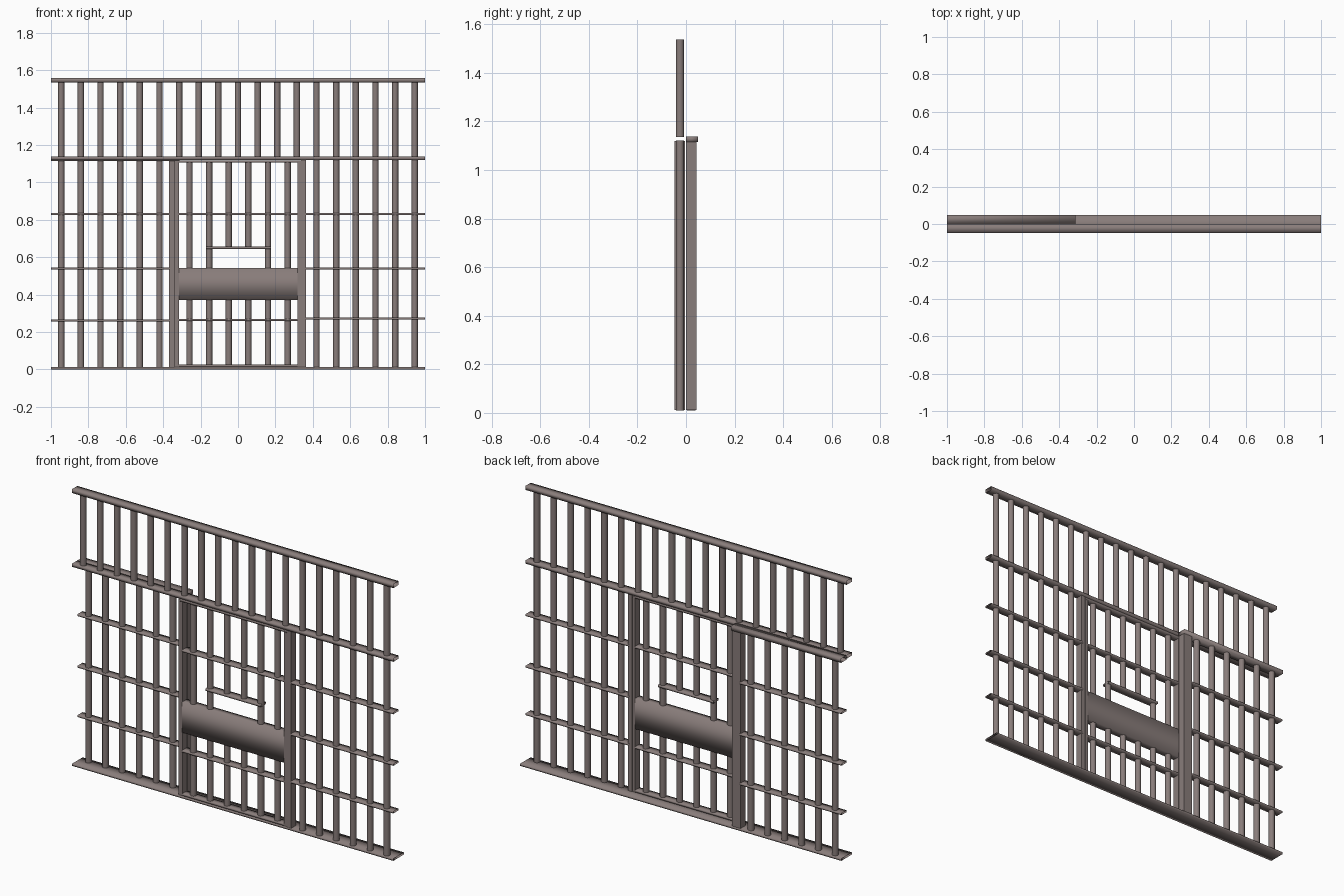
import bpy, bmesh, math
from mathutils import Matrix

if "Cube" in bpy.data.objects:
    bpy.data.objects.remove(bpy.data.objects["Cube"])

mat = bpy.data.materials.new("warm grey steel")
mat.diffuse_color = (0.25, 0.205, 0.197, 1)
mat.use_nodes = True
mat.node_tree.nodes["Principled BSDF"].inputs["Base Color"].default_value = mat.diffuse_color

FRONT, BACK = -0.025, 0.022      # centre planes of front wall/door and rear wall
SIDES = 12
R = 0.017


def finish(name, bm):
    for f in bm.faces:
        f.smooth = True
    me = bpy.data.meshes.new(name)
    bm.to_mesh(me)
    bm.free()
    me.materials.append(mat)
    ob = bpy.data.objects.new(name, me)
    bpy.context.collection.objects.link(ob)
    return ob


def box(name, x0, x1, y0, y1, z0, z1, open_axis=None, keep_end=0):
    """Box with open ends along one axis; keep_end=1 keeps the + end."""
    bm = bmesh.new()
    m = Matrix.Translation(((x0 + x1) / 2, (y0 + y1) / 2, (z0 + z1) / 2)) @ \
        Matrix.Diagonal((x1 - x0, y1 - y0, z1 - z0, 1))
    bmesh.ops.create_cube(bm, size=1, matrix=m)
    bm.normal_update()
    if open_axis is not None:
        ends = [f for f in bm.faces if abs(f.normal[open_axis]) > 0.9
                and not (keep_end and f.normal[open_axis] > 0)]
        bmesh.ops.delete(bm, geom=ends, context='FACES_ONLY')
    return finish(name, bm)


def bars(name, xs, y, spans):
    """Row of round uncapped bars, one per x and z span."""
    bm = bmesh.new()
    for x in xs:
        for z0, z1 in spans:
            bmesh.ops.create_cone(
                bm, cap_ends=False, segments=SIDES, radius1=R, radius2=R,
                depth=z1 - z0, matrix=Matrix.Translation((x, y, (z0 + z1) / 2)))
    return finish(name, bm)


def rail(name, x0, x1, z, y, half=0.023, t=0.01):
    return box(name, x0, x1, y - half, y + half, z - t / 2, z + t / 2, 0)


PITCH = 0.105
# main horizontal rails
box("bottom_plate", -1, 1, -0.047, 0.047, 0, 0.012, 0)
box("top_rail", -1, 1, -0.047, 0, 1.535, 1.557, 0)
box("middle_rail", -1, 1, -0.047, 0, 1.12, 1.138, 0)
box("rear_middle_rail", -1, -0.313, 0, 0.049, 1.115, 1.138, 0, 1)

# bars of the upper band and the two side walls
bars("upper_bars", [PITCH * i for i in range(-9, 10)], FRONT, [(1.135, 1.537)])
bars("left_wall_bars", [-PITCH * i for i in range(4, 10)], BACK, [(0.01, 1.117)])
bars("right_wall_bars", [PITCH * i for i in range(4, 10)], FRONT, [(0.01, 1.122)])

# thin cross rails of the side walls
for i, z in enumerate((0.262, 0.54, 0.83)):
    rail(f"left_cross_rail_{i}", -1, -0.365, z, BACK + 0.001)
for i, z in enumerate((0.272, 0.54, 0.83)):
    rail(f"right_cross_rail_{i}", 0.355, 1, z, FRONT + 0.001)

# wall posts beside the door
box("left_wall_post", -0.37, -0.315, 0, 0.043, 0.012, 1.116)
box("right_wall_post", 0.338, 0.363, -0.048, -0.004, 0.012, 1.12)

# sliding door frame
box("door_left_stile", -0.34, -0.315, -0.045, -0.004, 0.014, 1.116)
box("door_right_stile", 0.319, 0.336, -0.045, -0.004, 0.014, 1.116)
box("door_top_rail", -0.34, 0.336, -0.045, -0.004, 1.105, 1.118, 0)
box("door_bottom_rail", -0.315, 0.319, -0.045, -0.004, 0.014, 0.026, 0)

# door bars, with the middle two cut short for the pass-through slot
door_x = [0.003 + PITCH * (i - 2.5) for i in range(6)]
bars("door_long_bars", [door_x[i] for i in (0, 1, 4, 5)], FRONT,
     [(0.02, 0.38), (0.53, 1.11)])
bars("door_short_bars", door_x[2:4], FRONT, [(0.02, 0.38), (0.65, 1.11)])
rail("door_lower_cross_rail", -0.315, 0.319, 0.265, FRONT)
rail("door_upper_cross_rail", -0.315, 0.319, 0.83, FRONT)
rail("slot_rail", -0.17, 0.176, 0.651, FRONT, t=0.012)

# lock plate across the door
box("lock_plate", -0.315, 0.319, -0.046, -0.004, 0.37, 0.542, 0)

# crisp edges on posts and stiles
for ob in bpy.data.objects:
    ob.select_set("post" in ob.name or "stile" in ob.name)
    if ob.select_get():
        bpy.context.view_layer.objects.active = ob
bpy.ops.object.shade_smooth_by_angle(angle=math.radians(40))
